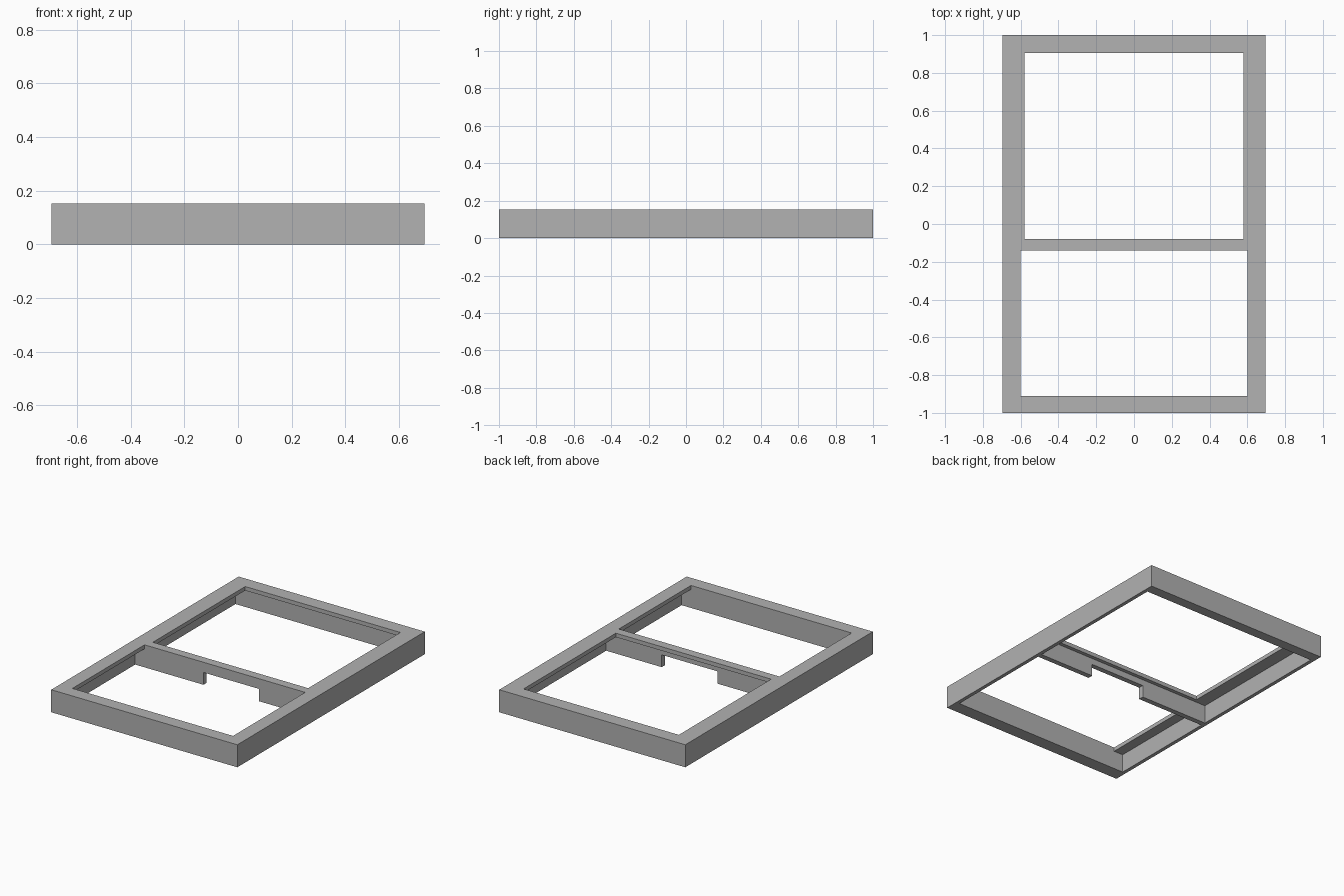
import bpy
import bmesh
from mathutils import Vector

if "Cube" in bpy.data.objects:
    bpy.data.objects.remove(bpy.data.objects["Cube"], do_unlink=True)

HEIGHT = 0.152
LIP_UNDERSIDE = 0.125
BELOW, ABOVE = -0.1, 0.3

grey = bpy.data.materials.new("plain grey")
grey.use_nodes = True
grey.diffuse_color = (0.445, 0.445, 0.445, 1)
grey.node_tree.nodes["Principled BSDF"].inputs["Base Color"].default_value = grey.diffuse_color


def box(name, low, high):
    """Box between two opposite corners."""
    low, high = Vector(low), Vector(high)
    bm = bmesh.new()
    bmesh.ops.create_cube(bm, size=1)
    for v in bm.verts:
        v.co = (low + high) / 2 + v.co * (high - low)
    mesh = bpy.data.meshes.new(name)
    bm.to_mesh(mesh)
    bm.free()
    mesh.materials.append(grey)
    obj = bpy.data.objects.new(name, mesh)
    bpy.context.collection.objects.link(obj)
    return obj


def opening(name, half_width, front, back, bottom, top):
    """Cutter centred on x."""
    return box(name, (-half_width, front, bottom), (half_width, back, top))


frame = box("divided_frame", (-0.695, -1, 0), (0.695, 1, HEIGHT))

cutters = [
    # front opening, with the recess under its side lips
    opening("front_recess", 0.67, -0.91, -0.14, BELOW, LIP_UNDERSIDE),
    opening("front_opening", 0.60, -0.91, -0.14, BELOW, ABOVE),
    # back opening, with the recess under its lip all round
    opening("back_recess", 0.67, -0.105, 0.93, BELOW, LIP_UNDERSIDE),
    opening("back_opening", 0.58, -0.08, 0.905, BELOW, ABOVE),
    # notch through the underside of the crossbar
    box("crossbar_notch", (-0.16, -0.3, BELOW), (0.255, 0.1, 0.083)),
]

for cutter in cutters:
    cutter.hide_render = True
    mod = frame.modifiers.new(cutter.name, "BOOLEAN")
    mod.operation = "DIFFERENCE"
    mod.solver = "EXACT"
    mod.object = cutter

# bake the cuts and discard the cutters
bpy.context.view_layer.update()
depsgraph = bpy.context.evaluated_depsgraph_get()
carved = bpy.data.meshes.new_from_object(frame.evaluated_get(depsgraph))
frame.modifiers.clear()
frame.data = carved
for cutter in cutters:
    bpy.data.objects.remove(cutter, do_unlink=True)
